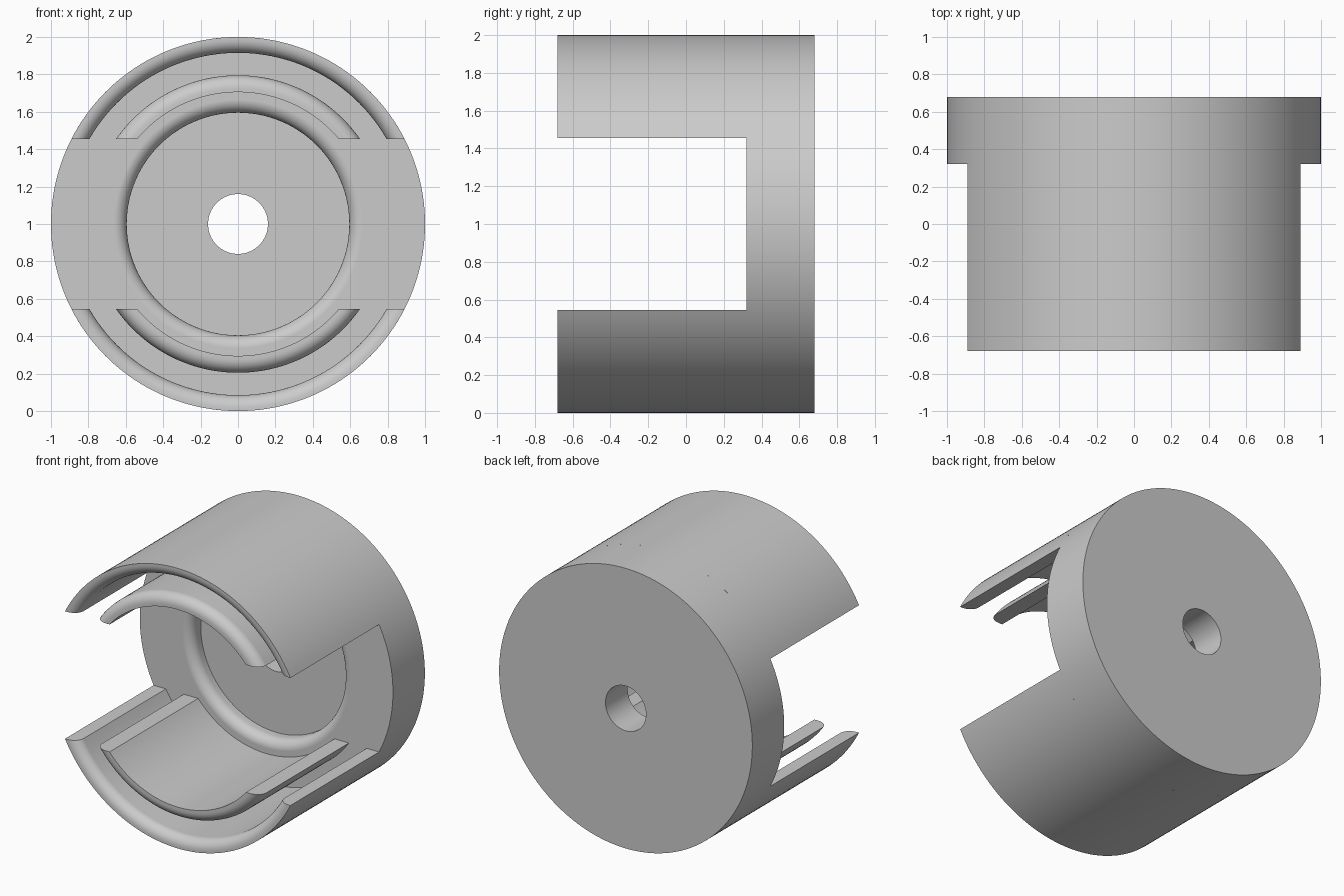
import bpy, bmesh
from math import sin, cos, pi, asin

if "Cube" in bpy.data.objects:
    bpy.data.objects.remove(bpy.data.objects["Cube"])

FRONT, FLOOR, BACK = -0.68, 0.32, 0.68   # y of arm tips, slot floor, back face
SLOT = 0.455                             # half height of the slot
FILLET = 0.07


def fillet(wall_r, side, y, n=8):
    """Quarter round from the flat at y into the wall at wall_r."""
    pts = []
    for i in range(n + 1):
        a = i / n * pi / 2
        pts.append((wall_r + side * FILLET * (1 - sin(a)), y + FILLET * (1 - cos(a))))
    return pts


def sweep(name, profile, steps, arc=False):
    """Sweep (radius, y) points round the y axis; arcs end flat on the slot plane."""
    bm = bmesh.new()
    rings = []
    for i in range(steps + 1 if arc else steps):
        ring = []
        for r, y in profile:
            start = asin(SLOT / r) if arc else 0
            a = start + (pi - 2 * start) * i / steps if arc else 2 * pi * i / steps
            ring.append(bm.verts.new((r * cos(a), y, r * sin(a))))
        rings.append(ring)
    n = len(profile)
    for i in range(steps):
        p, q = rings[i], rings[(i + 1) % len(rings)]
        for j in range(n - 1 if arc else n):
            k = (j + 1) % n
            bm.faces.new((p[j], p[k], q[k], q[j]))
    if arc:
        bm.faces.new(rings[0])
        bm.faces.new(rings[-1])
    bmesh.ops.recalc_face_normals(bm, faces=bm.faces)
    mesh = bpy.data.meshes.new(name)
    bm.to_mesh(mesh)
    bm.free()
    ob = bpy.data.objects.new(name, mesh)
    ob.location.z = 1
    bpy.context.collection.objects.link(ob)
    bpy.ops.object.select_all(action='DESELECT')
    ob.select_set(True)
    bpy.context.view_layer.objects.active = ob
    bpy.ops.object.shade_smooth_by_angle(angle=0.6)
    if arc:
        m = ob.modifiers.new("mirror", 'MIRROR')
        m.use_axis = (False, False, True)
    w = ob.modifiers.new("flat_normals", 'WEIGHTED_NORMAL')
    w.keep_sharp = True
    return ob


# Back disc with a centre hole and a rounded recess
sweep("base_disc", [(0.16, BACK), (1, BACK), (1, FLOOR)]
      + fillet(0.595, 1, FLOOR) + [(0.595, 0.43), (0.16, 0.43)], 160)

# Outer walls, rounded on the inner lip, above and below the slot
sweep("outer_walls", [(1, FLOOR), (1, FRONT)]
      + fillet(0.915, 1, FRONT) + [(0.915, FLOOR)], 64, arc=True)

# Inner walls, rounded on the outer lip
sweep("inner_walls", [(0.705, FLOOR), (0.705, FRONT)]
      + fillet(0.795, -1, FRONT) + [(0.795, FLOOR)], 64, arc=True)
